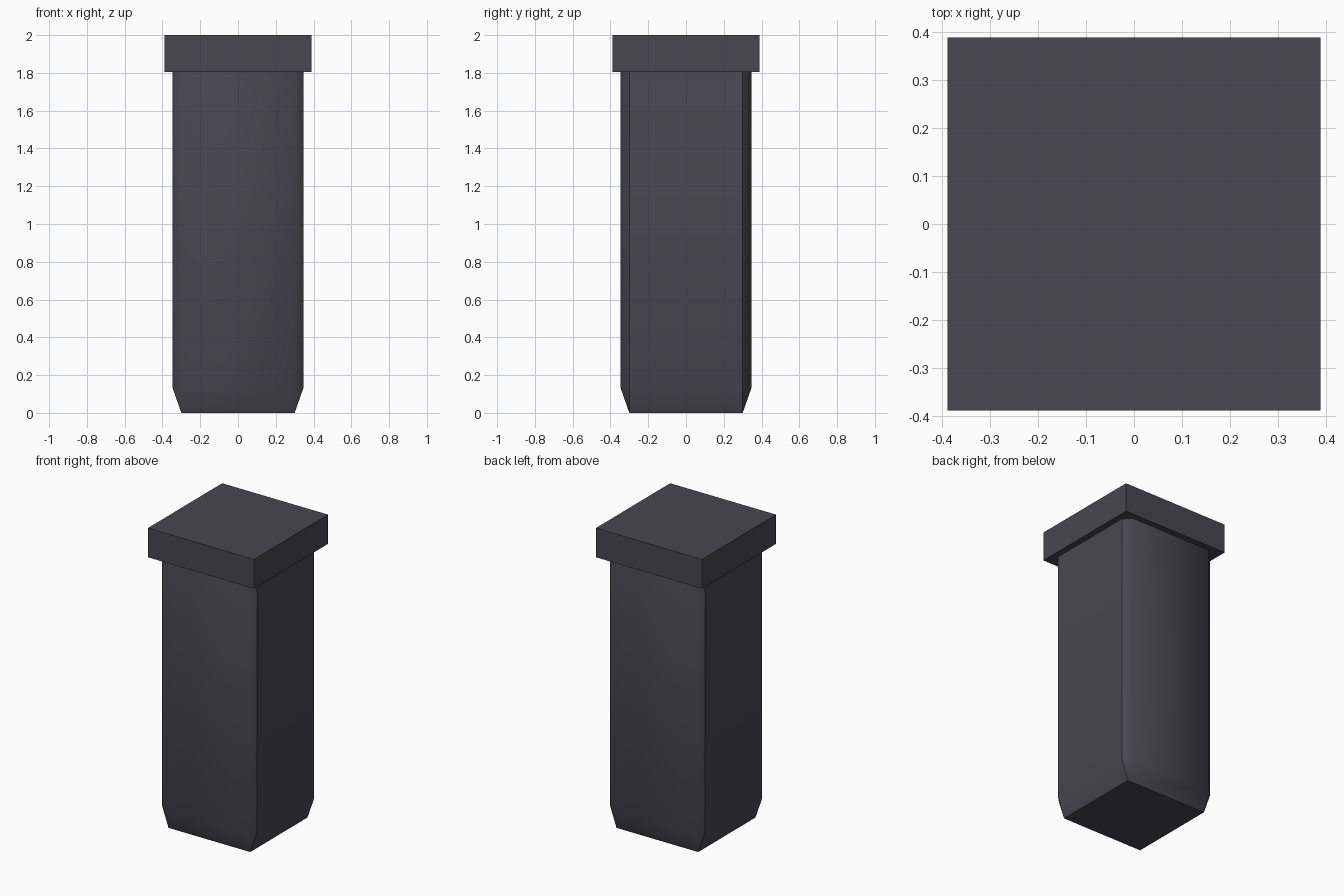
import bpy, bmesh

if "Cube" in bpy.data.objects:
    bpy.data.objects.remove(bpy.data.objects["Cube"], do_unlink=True)

# Single dark slate material
slate = bpy.data.materials.new("dark_slate")
slate.use_nodes = True
colour = (0.065, 0.062, 0.083, 1.0)
slate.diffuse_color = colour
slate.node_tree.nodes["Principled BSDF"].inputs["Base Color"].default_value = colour


def block(name, width, bottom, top, chamfer=0.0):
    """Square block; the chamfer is cut on a cube, then stretched upwards."""
    bm = bmesh.new()
    bmesh.ops.create_cube(bm, size=width)
    if chamfer:
        bmesh.ops.bevel(bm, geom=bm.edges[:], offset=chamfer, segments=1,
                        affect='EDGES', profile=0.5)
    bmesh.ops.scale(bm, verts=bm.verts, vec=(1, 1, (top - bottom) / width))
    bmesh.ops.translate(bm, verts=bm.verts, vec=(0, 0, (top + bottom) / 2))
    mesh = bpy.data.meshes.new(name)
    bm.to_mesh(mesh)
    bm.free()
    mesh.materials.append(slate)
    obj = bpy.data.objects.new(name, mesh)
    bpy.context.collection.objects.link(obj)
    return obj


# Cap on top
block("cap", 0.778, 1.806, 2.0)

# Post with chamfered corners and foot, running up into the cap
half, chamfer = 0.348, 0.048
post = block("post", 2 * half, 0.0, 1.98, chamfer)

# Soft shading, with creases round the foot and along the left and right faces
mesh = post.data
mesh.shade_smooth()
flat = half - chamfer
for edge in mesh.edges:
    a, b = (mesh.vertices[i].co for i in edge.vertices)
    foot = max(a.z, b.z) < 0.01
    side = all(abs(abs(v.y) - flat) < 0.001 for v in (a, b)) and a.y * b.y > 0 \
        and a.x * b.x > 0
    edge.use_edge_sharp = foot or side
